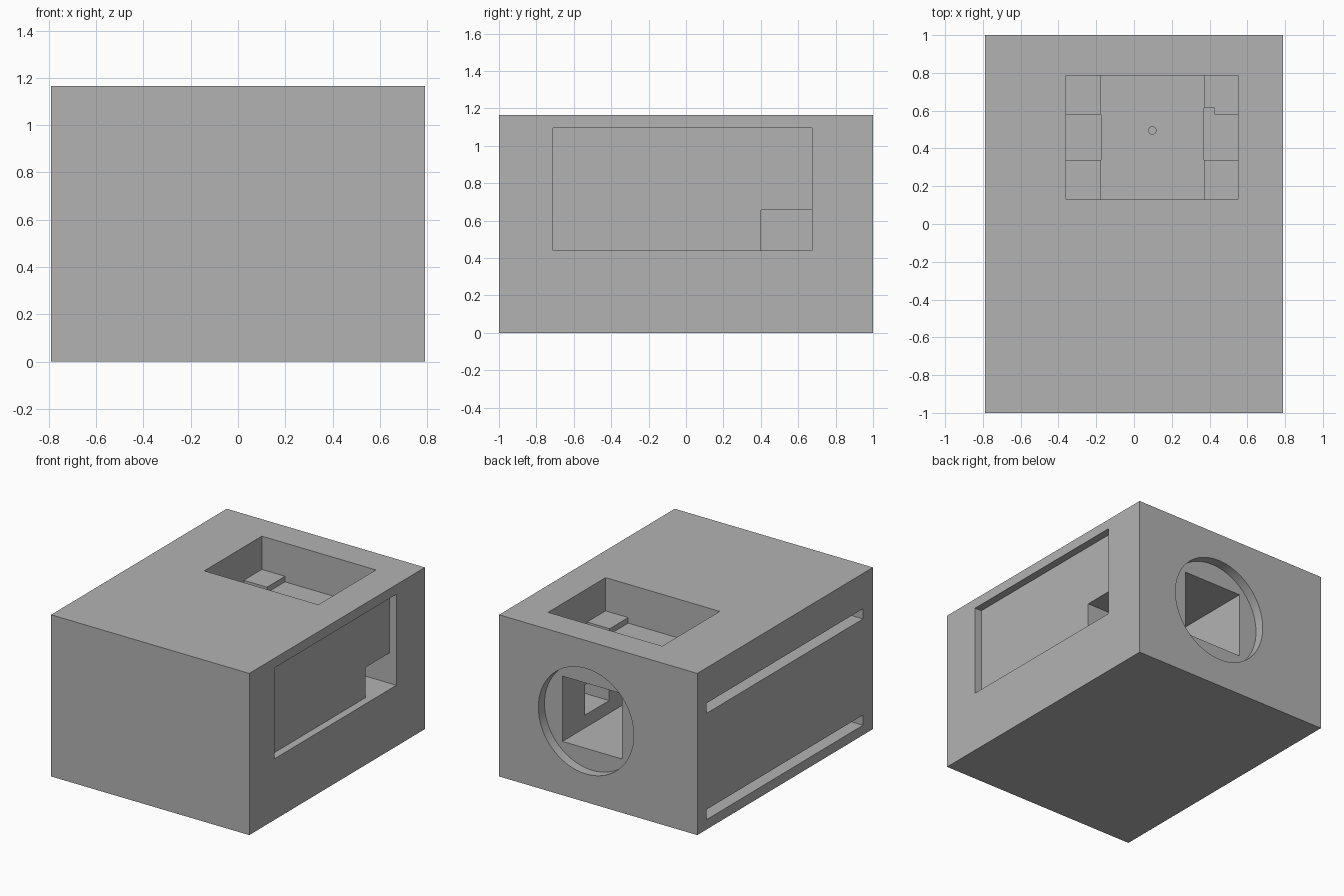
import bpy
import math

# Remove the default cube only
old = bpy.data.objects.get("Cube")
if old:
    bpy.data.objects.remove(old, do_unlink=True)

grey = bpy.data.materials.new("plain grey")
grey.use_nodes = True
colour = (0.45, 0.45, 0.45, 1)
grey.diffuse_color = colour
grey.node_tree.nodes["Principled BSDF"].inputs["Base Color"].default_value = colour


def block(name, x, y, z):
    """Axis-aligned box from three (low, high) ranges."""
    spans = (x, y, z)
    bpy.ops.mesh.primitive_cube_add(size=1, location=[(a + b) / 2 for a, b in spans])
    ob = bpy.context.object
    ob.name = name
    ob.scale = [b - a for a, b in spans]
    bpy.ops.object.transform_apply(location=True, rotation=False, scale=True)
    return ob


def cylinder(name, centre, radius, depth, tilt=0, sides=64):
    bpy.ops.mesh.primitive_cylinder_add(vertices=sides, radius=radius, depth=depth,
                                        location=centre, rotation=(tilt, 0, 0))
    ob = bpy.context.object
    ob.name = name
    bpy.ops.object.transform_apply(location=True, rotation=True, scale=True)
    return ob


W, H = 0.79, 1.165
OUT = 0.2          # how far cutters poke outside
body = block("housing_body", (-W, W), (-1, 1), (0, H))
body.data.materials.append(grey)

cutters = []

# Top pocket with four raised corner pads
px0, px1, py0, py1 = -0.36, 0.55, 0.13, 0.785
pad_x0, pad_x1 = -0.175, 0.37
pad_z, floor_z, strip_z = 0.925, 0.885, 0.85
cutters.append(block("top_pocket", (px0, px1), (py0, py1), (pad_z, H + OUT)))
cutters.append(block("pocket_floor", (pad_x0, pad_x1), (py0, py1), (floor_z, H + OUT)))
for side, span in (("right", (px0, pad_x0)), ("left", (pad_x1, px1))):
    cutters.append(block(side + "_strip", span, (0.34, 0.58), (strip_z, H + OUT)))
cutters.append(block("pad_notch", (pad_x1, 0.425), (0.57, 0.615), (strip_z, H + OUT)))

# Round recess in the back, leading to a square tunnel
cutters.append(cylinder("back_recess", (0.097, 0.93 + OUT / 2, 0.583), 0.38, OUT,
                        math.pi / 2))
cutters.append(block("square_tunnel", (-0.14, 0.333), (0.06, 1 + OUT), (0.348, 0.818)))

# Cable hole between pocket and tunnel
cutters.append(cylinder("cable_hole", (0.097, 0.495, 0.85), 0.02, 0.3, sides=32))

# Shallow side window with a passage into the tunnel
cutters.append(block("side_window", (0.735, W + OUT), (-0.71, 0.675), (0.44, 1.095)))
cutters.append(block("side_passage", (0.2, W + OUT), (0.4, 0.675), (0.44, 0.658)))

# Two long slots on the opposite side
for low in (0.071, 0.837):
    cutters.append(block("long_slot", (-W - OUT, -W + 0.12), (-0.887, 0.897),
                         (low, low + 0.073)))

# Cut everything out of the body
for cutter in cutters:
    bpy.context.view_layer.objects.active = body
    cut = body.modifiers.new(cutter.name, "BOOLEAN")
    cut.operation = "DIFFERENCE"
    cut.solver = "EXACT"
    cut.object = cutter
    bpy.ops.object.modifier_apply(modifier=cut.name)
    bpy.data.objects.remove(cutter, do_unlink=True)

# Smooth round walls, keep edges sharp
bpy.ops.object.select_all(action="DESELECT")
body.select_set(True)
bpy.context.view_layer.objects.active = body
bpy.ops.object.shade_smooth_by_angle(angle=math.radians(30))
